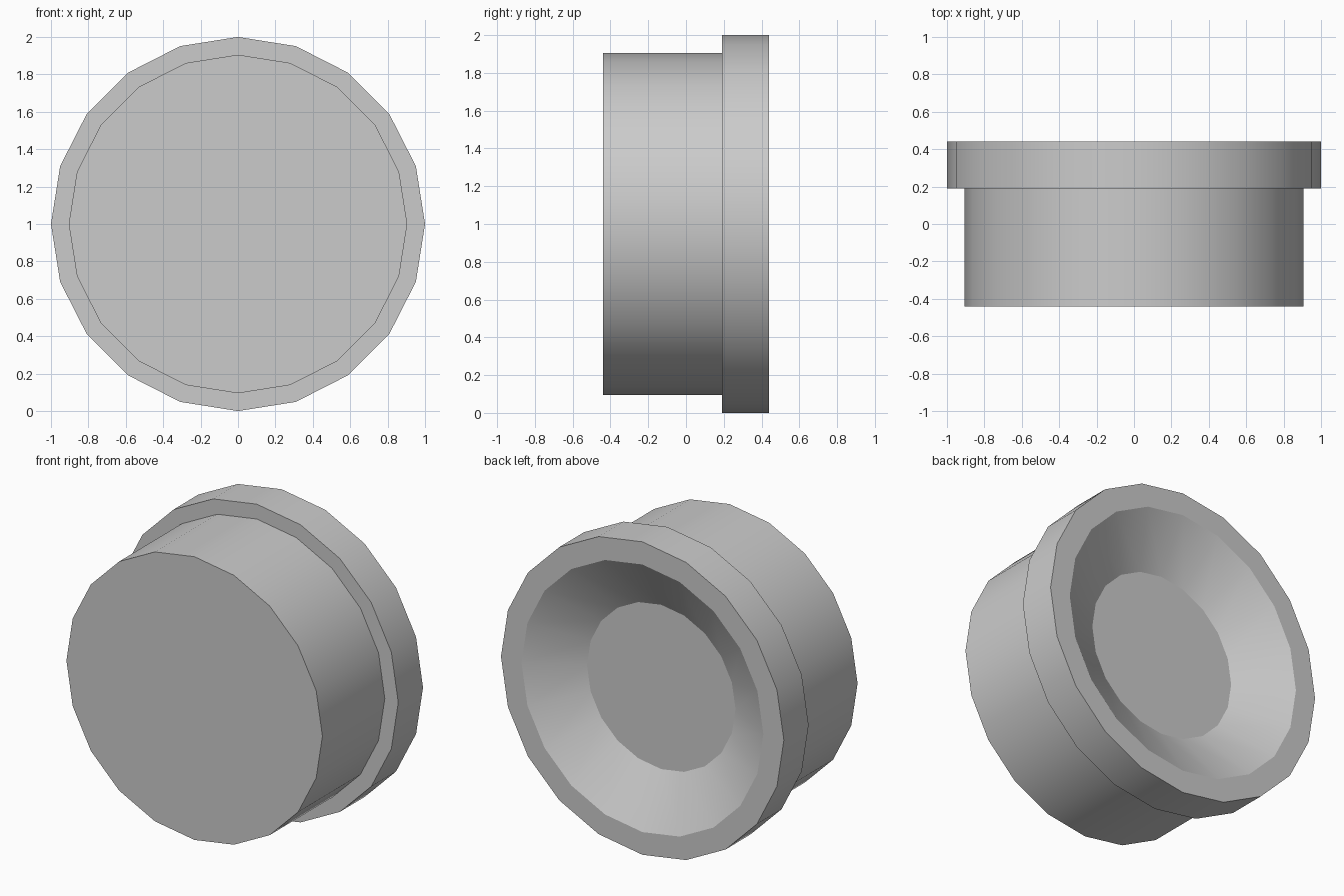
import bpy, bmesh, math

# Remove the default cube
cube = bpy.data.objects.get("Cube")
if cube:
    bpy.data.objects.remove(cube, do_unlink=True)

SIDES = 20

# One plain grey material
grey = bpy.data.materials.new("plain grey")
grey.use_nodes = True
color = (0.6, 0.6, 0.6, 1.0)
grey.diffuse_color = color
grey.node_tree.nodes["Principled BSDF"].inputs["Base Color"].default_value = color

# Lathe profile (radius, y): front face, barrel, flange, back rim, dished recess
profile = [
    (0.905, -0.44),
    (0.905, 0.19),
    (1.0, 0.19),
    (1.0, 0.44),
    (0.855, 0.44),
    (0.525, 0.25),
]


def ring(bm, radius, y):
    """Circle of vertices around the y axis, centred at z = 1."""
    angles = [2 * math.pi * i / SIDES for i in range(SIDES)]
    return [bm.verts.new((radius * math.cos(a), y, 1 + radius * math.sin(a)))
            for a in angles]


bm = bmesh.new()
rings = [ring(bm, r, y) for r, y in profile]

# Walls between neighbouring rings
for a, b in zip(rings, rings[1:]):
    for i in range(SIDES):
        j = (i + 1) % SIDES
        bm.faces.new((a[i], a[j], b[j], b[i]))

# Flat front cap and dish floor
bm.faces.new(rings[0])
bm.faces.new(rings[-1])
bmesh.ops.recalc_face_normals(bm, faces=bm.faces[:])

mesh = bpy.data.meshes.new("flanged_cap")
bm.to_mesh(mesh)
bm.free()
mesh.materials.append(grey)
cap = bpy.data.objects.new("flanged_cap", mesh)
bpy.context.collection.objects.link(cap)

# Smooth round walls, sharp rims
bpy.ops.object.select_all(action="DESELECT")
cap.select_set(True)
bpy.context.view_layer.objects.active = cap
bpy.ops.object.shade_smooth_by_angle(angle=math.radians(25))
